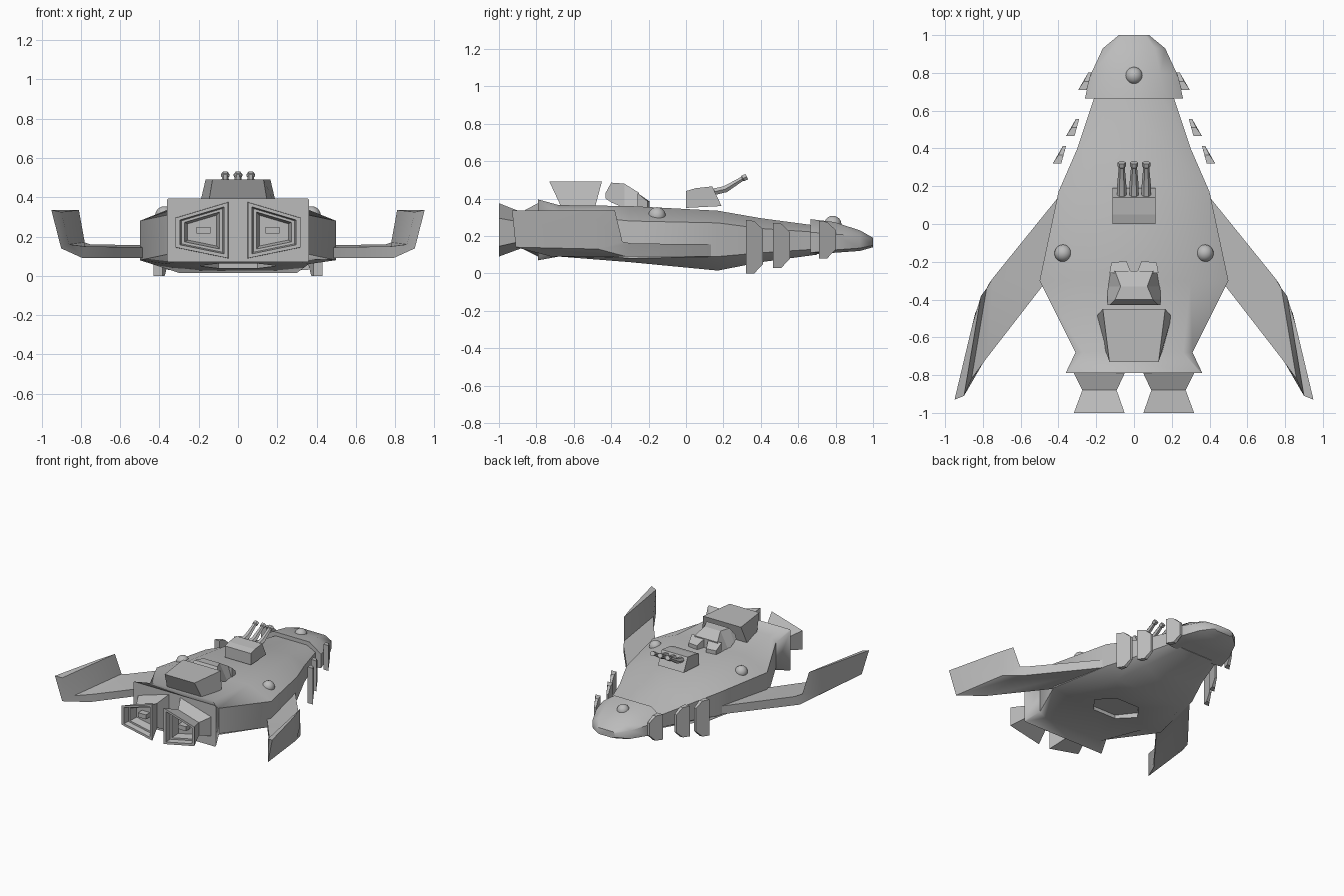
import bpy, bmesh, math
from mathutils import Vector

if "Cube" in bpy.data.objects:
    bpy.data.objects.remove(bpy.data.objects["Cube"])

grey = bpy.data.materials.new("hull_grey")
grey.diffuse_color = (0.5, 0.5, 0.5, 1)
grey.use_nodes = True
grey.node_tree.nodes["Principled BSDF"].inputs["Base Color"].default_value = grey.diffuse_color


def finish(name, bm, angle=40):
    bmesh.ops.recalc_face_normals(bm, faces=bm.faces)
    me = bpy.data.meshes.new(name)
    bm.to_mesh(me)
    bm.free()
    ob = bpy.data.objects.new(name, me)
    bpy.context.collection.objects.link(ob)
    me.materials.append(grey)
    if angle:
        bpy.ops.object.select_all(action='DESELECT')
        ob.select_set(True)
        bpy.context.view_layer.objects.active = ob
        bpy.ops.object.shade_smooth_by_angle(angle=math.radians(angle))
    return ob


def loft(name, sections, angle=40, mirror=False):
    """Skin rings of equal length, cap both ends, optionally copy to -x."""
    bm = bmesh.new()
    for s in ((1, -1) if mirror else (1,)):
        rings = [[bm.verts.new((s * p[0], p[1], p[2])) for p in sec] for sec in sections]
        n = len(rings[0])
        for a, b in zip(rings, rings[1:]):
            for i in range(n):
                j = (i + 1) % n
                bm.faces.new((a[i], a[j], b[j], b[i]))
        bm.faces.new(rings[0])
        bm.faces.new(rings[-1])
    return finish(name, bm, angle)


def octo(y, wt, zt, w, zh, zl, wb, zb):
    """Eight-sided section, symmetric about x = 0."""
    half = [(wt, zt), (w, zh), (w, zl), (wb, zb)]
    return [(x, y, z) for x, z in half] + [(-x, y, z) for x, z in reversed(half)]


def quad(y, wt, zt, wb, zb):
    return [(wt, y, zt), (wb, y, zb), (-wb, y, zb), (-wt, y, zt)]


# main hull
hull = loft("hull", [octo(*s) for s in (
    (0.70, .13, .255, .20, .22, .13, .14, .10),
    (0.40, .18, .295, .30, .24, .11, .22, .06),
    (0.17, .24, .335, .40, .27, .09, .30, .015),
    (-0.30, .30, .36, .50, .28, .08, .36, .06),
    (-0.68, .26, .365, .31, .32, .12, .26, .09),
    (-0.79, .355, .395, .362, .385, .08, .355, .07))], 50)

# hexagonal recess in the belly
cut = loft("belly_cutter", [[(.2 * math.cos(k * math.pi / 3), -.2 + .15 * math.sin(k * math.pi / 3), z)
                             for k in range(6)] for z in (-.1, .09)], 0)
cut.hide_render = True
cut.hide_viewport = True
mod = hull.modifiers.new("belly_recess", 'BOOLEAN')
mod.operation = 'DIFFERENCE'
mod.solver = 'EXACT'
mod.object = cut

# head
loft("head", [octo(*s) for s in (
    (0.665, .16, .29, .26, .22, .11, .17, .10),
    (0.79, .14, .275, .23, .21, .125, .15, .11),
    (0.93, .11, .23, .165, .20, .135, .11, .12),
    (1.00, .06, .19, .08, .18, .15, .06, .14))], 45)

# wings with upturned tips
loft("wings", [
    [(.37, .18, .155), (.37, .18, .09), (.47, -.31, .09), (.47, -.31, .145)],
    [(.75, -.29, .16), (.77, -.32, .09), (.79, -.72, .09), (.78, -.71, .15)],
    [(.78, -.34, .17), (.84, -.47, .13), (.90, -.91, .14), (.86, -.82, .16)],
    [(.81, -.38, .335), (.855, -.53, .335), (.95, -.93, .335), (.90, -.91, .325)]],
    35, True)


# engine nozzles: pinched tube, flared mouth, stepped recess
def nozzle(y, s):
    cx, cz = .18, .228
    pts = [(.05, .375), (.318, .295), (.318, .145), (.05, .09)]
    return [(cx + (x - cx) * s, y, cz + (z - cz) * s) for x, z in pts]


loft("engine_nozzles", [nozzle(*s) for s in (
    (-.77, 1.08), (-.88, .68), (-1.0, 1.0), (-1.0, .84), (-.96, .78), (-.96, .66), (-.90, .55))],
    30, True)
loft("engine_cores", [[(x, y, z) for x, z in ((.14, .215), (.21, .215), (.21, .25), (.14, .25))]
                      for y in (-.89, -.95)], 0, True)

# raised rear block, overhanging fore and aft
loft("rear_block", [
    [(-.20, -.49, .34), (.20, -.49, .34), (.155, -.66, .34), (-.155, -.66, .34)],
    [(-.165, -.45, .49), (.165, -.45, .49), (.13, -.73, .49), (-.13, -.73, .49)]], 40)

# small cabin with two prongs
loft("cabin", [quad(*s) for s in (
    (-.43, .13, .43, .14, .40), (-.40, .10, .485, .14, .38),
    (-.33, .07, .48, .14, .35), (-.25, .10, .43, .13, .34))], 0)
loft("cabin_prongs", [
    [(.015, -.26, .43), (.13, -.26, .43), (.13, -.26, .34), (.015, -.26, .34)],
    [(.04, -.195, .385), (.12, -.205, .385), (.12, -.205, .355), (.04, -.195, .355)]], 0, True)

# gun base and three bent barrels
loft("gun_base", [[(x, y, z) for y, z in ((0, .35), (0, .44), (.05, .455), (.14, .465), (.19, .36))]
                  for x in (-.113, .113)], 0)
for i, x in enumerate((-.065, 0, .065)):
    path = [(.10, .425, .026), (.21, .45, .024), (.30, .505, .016), (.305, .508, .022), (.325, .517, .022)]
    rings = []
    for y, z, r in path:
        rings.append([(x + r * math.cos(a), y - .4 * r * math.sin(a), z + .75 * r * math.sin(a))
                      for a in (k * math.pi / 3 for k in range(6))])
    loft("gun_barrel_%d" % (i + 1), rings, 30)

# chamfered wedge plates along the neck
for i, (x, y, z0, z1) in enumerate(((.43, .32, .0, .285), (.36, .465, .03, .27), (.295, .71, .08, .28))):
    def side(xb, xm, xf):
        c = .05
        return [(xb, y, z0), (xb, y, z1), (xm, y + .045, z1 - .005), (xf, y + .092, z1 - c),
                (xf, y + .092, z0 + c), (xm, y + .045, z0)]
    loft("side_plates_%d" % (i + 1), [side(x, x - .03, x - .053), side(x - .045, x - .057, x - .07)], 0, True)

# round domes
for name, loc in (("head_dome", (0, .785, .262)), ("right_dome", (.375, -.155, .308)),
                  ("left_dome", (-.375, -.155, .308))):
    bm = bmesh.new()
    bmesh.ops.create_uvsphere(bm, u_segments=24, v_segments=12, radius=.046)
    bmesh.ops.translate(bm, verts=bm.verts, vec=Vector(loc))
    finish(name, bm, 60)
